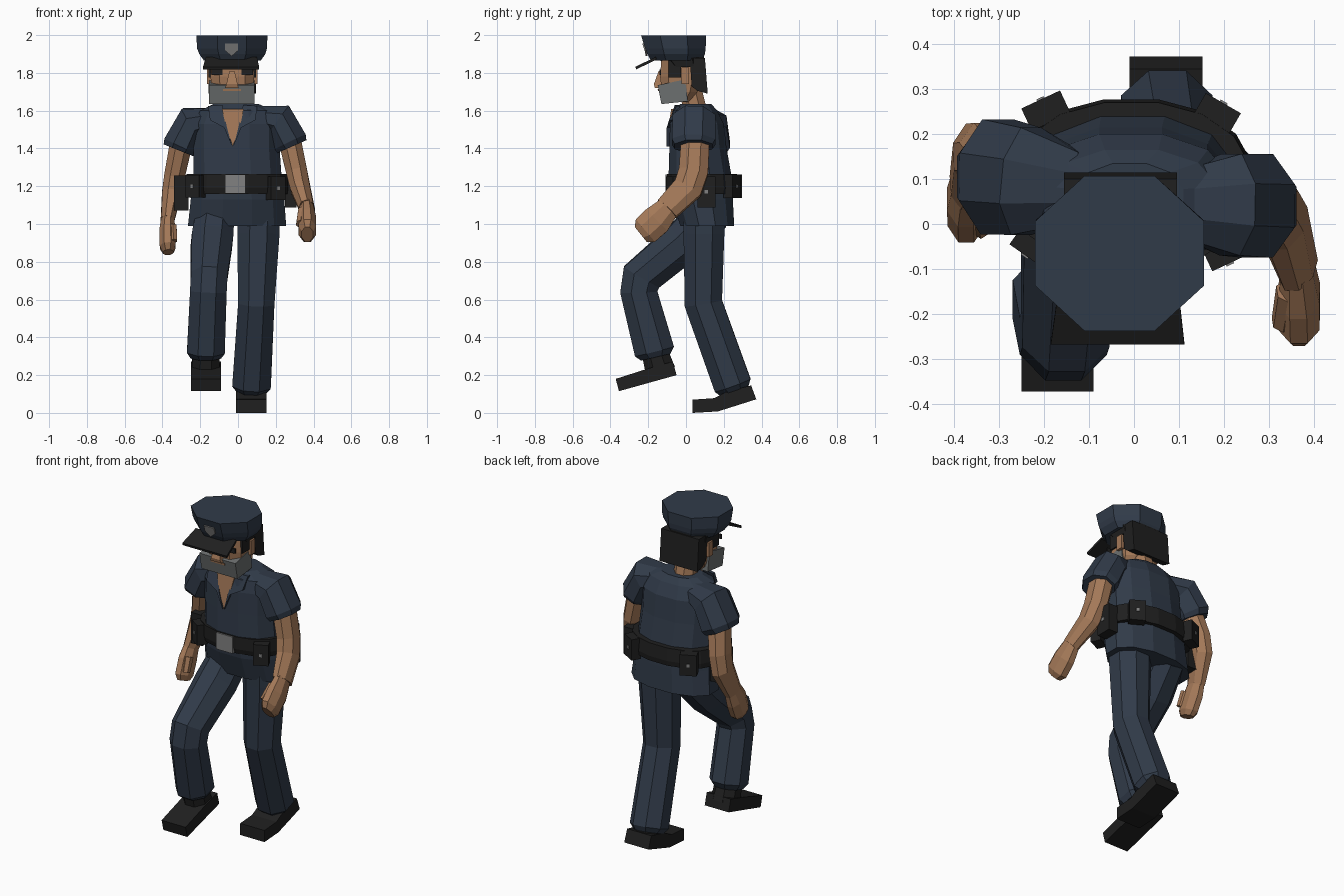
import bpy, bmesh, math
from mathutils import Vector, Matrix


def material(name, rgb):
    m = bpy.data.materials.new(name)
    m.diffuse_color = (*rgb, 1)
    return m


NAVY = material("navy cloth", (0.030, 0.043, 0.066))
SKIN = material("skin", (0.37, 0.19, 0.098))
BLACK = material("black leather", (0.014, 0.014, 0.014))
GREY = material("grey beard", (0.15, 0.16, 0.16))
METAL = material("metal", (0.22, 0.22, 0.22))


def finish(name, bm, mat):
    bmesh.ops.recalc_face_normals(bm, faces=bm.faces)
    me = bpy.data.meshes.new(name)
    bm.to_mesh(me)
    bm.free()
    me.materials.append(mat)
    ob = bpy.data.objects.new(name, me)
    bpy.context.collection.objects.link(ob)
    return ob


def skin_rings(name, rings, mat):
    """Join equal-length point rings into a closed solid."""
    bm = bmesh.new()
    vs = [[bm.verts.new(p) for p in r] for r in rings]
    n = len(vs[0])
    for a, b in zip(vs, vs[1:]):
        for i in range(n):
            j = (i + 1) % n
            bm.faces.new((a[i], a[j], b[j], b[i]))
    bm.faces.new(vs[0])
    bm.faces.new(vs[-1])
    return finish(name, bm, mat)


def unit_ring(n, p=1.0):
    """Regular polygon with a flat side facing each axis; p < 1 makes it boxier."""
    out = []
    for i in range(n):
        a = 2 * math.pi * (i + 0.5) / n
        k = 1 / math.cos(math.pi / n)
        c, s = math.cos(a) * k, math.sin(a) * k
        out.append((math.copysign(abs(c) ** p, c), math.copysign(abs(s) ** p, s)))
    return out


def stack(name, rows, mat, n=8, p=1.0):
    """Horizontal rings: (z, xmin, xmax, ymin, ymax)."""
    rings = []
    for z, x0, x1, y0, y1 in rows:
        rings.append([((x0 + x1) / 2 + u * (x1 - x0) / 2,
                       (y0 + y1) / 2 + v * (y1 - y0) / 2, z) for u, v in unit_ring(n, p)])
    return skin_rings(name, rings, mat)


def tube(name, rows, mat, n=8):
    """Rings square to a path: (x, y, z, side radius, depth radius)."""
    pts = [Vector(r[:3]) for r in rows]
    rings = []
    for i, (c, row) in enumerate(zip(pts, rows)):
        t = Vector()
        if i > 0:
            t += (c - pts[i - 1]).normalized()
        if i < len(pts) - 1:
            t += (pts[i + 1] - c).normalized()
        t.normalize()
        f = Vector((0, 1, 0)) - t * t.y
        f.normalize()
        s = f.cross(t)
        rings.append([c + s * u * row[3] + f * v * row[4] for u, v in unit_ring(n)])
    return skin_rings(name, rings, mat)


def prism(name, pts, push, mat):
    """Polygon pushed along a vector."""
    a = [Vector(p) for p in pts]
    return skin_rings(name, [a, [p + Vector(push) for p in a]], mat)


def box(name, c, size, mat, turn=0):
    bm = bmesh.new()
    bmesh.ops.create_cube(bm, size=1, matrix=Matrix.Translation(c)
                          @ Matrix.Rotation(math.radians(turn), 4, 'Z')
                          @ Matrix.Diagonal((*size, 1)))
    return finish(name, bm, mat)


# Shirt
stack("shirt", [(0.99, -0.265, 0.255, -0.03, 0.255), (1.13, -0.25, 0.245, -0.075, 0.248),
                (1.26, -0.235, 0.23, -0.092, 0.24), (1.40, -0.235, 0.22, -0.088, 0.215),
                (1.53, -0.235, 0.22, -0.085, 0.20), (1.60, -0.20, 0.19, -0.07, 0.165),
                (1.635, -0.13, 0.11, -0.03, 0.135)], NAVY, 12, 0.9)

# Open neck and collar flaps
prism("open_neck", [(-0.085, -0.078, 1.61), (0.03, -0.078, 1.61), (0.012, -0.093, 1.52),
                    (-0.028, -0.096, 1.41), (-0.065, -0.093, 1.52)], (0, 0.045, 0), SKIN)
for side, s in (("left", -1), ("right", 1)):
    m = -0.028
    prism(side + "_collar", [(m + s * 0.055, -0.06, 1.63), (m + s * 0.13, -0.05, 1.625),
                             (m + s * 0.12, -0.09, 1.55), (m + s * 0.045, -0.102, 1.51),
                             (m + s * 0.004, -0.102, 1.41), (m + s * 0.03, -0.1, 1.51)],
          (0, 0.02, 0), NAVY)

# Legs, ankles and shoes
tube("front_leg", [(-0.12, 0.13, 1.06, 0.10, 0.11), (-0.138, -0.01, 0.91, 0.11, 0.11),
                   (-0.153, -0.235, 0.72, 0.097, 0.108), (-0.157, -0.25, 0.64, 0.097, 0.098),
                   (-0.17, -0.167, 0.325, 0.10, 0.106), (-0.17, -0.16, 0.295, 0.08, 0.08)], NAVY)
tube("back_leg", [(0.11, 0.095, 1.05, 0.11, 0.11), (0.108, 0.095, 0.95, 0.112, 0.108),
                  (0.097, 0.092, 0.58, 0.096, 0.1), (0.072, 0.247, 0.147, 0.102, 0.10),
                  (0.07, 0.257, 0.12, 0.08, 0.08)], NAVY)
tube("front_ankle", [(-0.17, -0.165, 0.32, 0.07, 0.07), (-0.17, -0.135, 0.22, 0.075, 0.08)], BLACK)
tube("back_ankle", [(0.07, 0.25, 0.15, 0.07, 0.07), (0.07, 0.275, 0.08, 0.075, 0.075)], BLACK)
prism("front_shoe", [(-0.25, y, z) for y, z in
                     ((-0.372, 0.18), (-0.355, 0.115), (-0.05, 0.20), (-0.07, 0.272),
                      (-0.20, 0.235))], (0.16, 0, 0), BLACK)
prism("back_shoe", [(-0.01, y, z) for y, z in
                    ((0.035, 0.07), (0.035, 0), (0.17, 0.008), (0.372, 0.072), (0.345, 0.145),
                     (0.22, 0.115), (0.15, 0.078))], (0.162, 0, 0), BLACK)

# Sleeves
tube("right_sleeve", [(0.12, 0.045, 1.565, 0.06, 0.08), (0.215, 0.043, 1.55, 0.093, 0.113),
                      (0.275, 0.04, 1.435, 0.092, 0.115), (0.286, 0.04, 1.41, 0.083, 0.10)], NAVY)
tube("left_sleeve", [(-0.13, 0.08, 1.555, 0.06, 0.08), (-0.24, 0.095, 1.535, 0.093, 0.12),
                     (-0.305, 0.105, 1.415, 0.092, 0.128), (-0.315, 0.105, 1.39, 0.085, 0.11)], NAVY)

# Arms with fists and thumbs
tube("right_arm", [(0.27, 0.05, 1.46, 0.06, 0.075), (0.31, 0.04, 1.28, 0.056, 0.078),
                   (0.33, 0.01, 1.19, 0.053, 0.078), (0.365, -0.10, 1.08, 0.04, 0.066)], SKIN)
tube("right_fist", [(0.363, -0.09, 1.09, 0.035, 0.06), (0.367, -0.155, 1.02, 0.046, 0.08),
                    (0.367, -0.215, 0.965, 0.046, 0.078), (0.367, -0.24, 0.945, 0.03, 0.05)], SKIN)
tube("right_thumb", [(0.34, -0.15, 1.07, 0.022, 0.03), (0.328, -0.22, 1.0, 0.02, 0.026)], SKIN, 6)
tube("left_arm", [(-0.30, 0.11, 1.43, 0.06, 0.075), (-0.335, 0.15, 1.26, 0.055, 0.075),
                  (-0.35, 0.15, 1.17, 0.052, 0.075), (-0.373, 0.085, 1.02, 0.036, 0.058)], SKIN)
tube("left_fist", [(-0.372, 0.09, 1.03, 0.034, 0.055), (-0.374, 0.055, 0.96, 0.042, 0.068),
                   (-0.372, 0.02, 0.88, 0.042, 0.065), (-0.37, 0.01, 0.85, 0.028, 0.045)], SKIN)
tube("left_thumb", [(-0.345, 0.025, 0.99, 0.02, 0.026), (-0.34, -0.01, 0.91, 0.018, 0.022)], SKIN, 6)

# Belt, buckle and pouches
stack("belt", [(1.16, -0.275, 0.262, -0.088, 0.272), (1.19, -0.278, 0.265, -0.098, 0.277),
               (1.265, -0.272, 0.26, -0.10, 0.27)], BLACK, 16, 0.92)
box("buckle", (-0.015, -0.1, 1.212), (0.11, 0.016, 0.10), METAL)
pouches = [("front_left_pouch", (-0.225, -0.045, 1.20), (0.085, 0.06, 0.12), -35),
           ("front_right_pouch", (0.20, -0.06, 1.19), (0.085, 0.06, 0.125), 25),
           ("right_side_pouch", (0.28, 0.108, 1.17), (0.06, 0.095, 0.165), 0),
           ("left_holster", (-0.30, 0.09, 1.165), (0.075, 0.11, 0.185), 0),
           ("back_left_pouch", (-0.196, 0.252, 1.20), (0.095, 0.055, 0.125), 205),
           ("back_right_pouch", (0.185, 0.245, 1.20), (0.09, 0.055, 0.125), 150)]
for name, c, size, turn in pouches:
    box(name, c, size, BLACK, turn)
    # Snap on the outward face
    r = math.radians(turn)
    if turn:
        out = Vector((math.sin(r), -math.cos(r), 0)) * (size[1] / 2)
        dims = (0.018, 0.008, 0.018)
    else:
        out = Vector((math.copysign(size[0] / 2, c[0]), 0, 0))
        dims = (0.008, 0.018, 0.018)
    box(name + "_snap", Vector(c) + out, dims, METAL, turn)

# Neck and head
tube("neck", [(-0.028, 0.06, 1.56, 0.062, 0.06), (-0.03, 0.015, 1.74, 0.062, 0.06)], SKIN)
stack("head", [(1.645, -0.12, 0.06, -0.115, 0.02), (1.70, -0.14, 0.08, -0.128, 0.06),
               (1.78, -0.145, 0.085, -0.137, 0.08), (1.88, -0.145, 0.085, -0.13, 0.08)], SKIN, 8, 0.6)
prism("beard", [(-0.153, -0.15, 1.735), (-0.153, -0.005, 1.765), (-0.153, 0.01, 1.65),
                (-0.153, -0.13, 1.635)], (0.24, 0, 0), GREY)
prism("mouth", [(-0.08, -0.148, 1.703), (0.015, -0.148, 1.703), (0.015, -0.15, 1.715),
                (-0.08, -0.15, 1.715)], (0, 0.008, 0), SKIN)
prism("nose", [(-0.033, -0.13, 1.80), (-0.033, -0.17, 1.735), (-0.033, -0.14, 1.71)],
      (0, 0, 0), SKIN).hide_render = True
bpy.data.objects.remove(bpy.data.objects["nose"])
stack("nose", [(1.72, -0.068, 0.004, -0.165, -0.12), (1.74, -0.062, -0.002, -0.17, -0.12),
               (1.81, -0.045, -0.018, -0.145, -0.12)], SKIN, 4, 0.5)
for side, s in (("left", -1), ("right", 1)):
    x = -0.031 + s * 0.08
    box(side + "_eye", (x, -0.137, 1.803), (0.06, 0.008, 0.028), BLACK)
    box(side + "_ear", (-0.03 + s * 0.122, -0.005, 1.785), (0.022, 0.04, 0.085), SKIN)
    box(side + "_sideburn", (-0.03 + s * 0.117, -0.06, 1.83), (0.016, 0.065, 0.11), BLACK)

# Hair at the back of the head
prism("hair", [(-0.156, 0.02, 1.88), (-0.156, 0.03, 1.73), (-0.156, 0.06, 1.705),
               (-0.156, 0.115, 1.69), (-0.156, 0.10, 1.88)], (0.252, 0, 0), BLACK)
stack("hair_top", [(1.83, -0.155, 0.095, -0.10, 0.09), (1.89, -0.165, 0.105, -0.16, 0.095)],
      BLACK, 8, 0.8)

# Cap with visor and badge
stack("cap", [(1.865, -0.18, 0.12, -0.185, 0.085), (1.90, -0.205, 0.145, -0.205, 0.10),
              (1.93, -0.217, 0.153, -0.216, 0.104), (1.998, -0.22, 0.156, -0.238, 0.107)], NAVY)
prism("visor", [(-0.185, -0.268, 1.832), (0.112, -0.268, 1.832), (0.10, -0.16, 1.885),
                (-0.17, -0.16, 1.885)], (0, 0.004, -0.014), BLACK)
prism("badge", [(-0.068, -0.231, 1.955), (0.0, -0.231, 1.955), (0.0, -0.219, 1.918),
                (-0.034, -0.213, 1.888), (-0.068, -0.219, 1.918)], (0, 0.009, 0.002), METAL)
